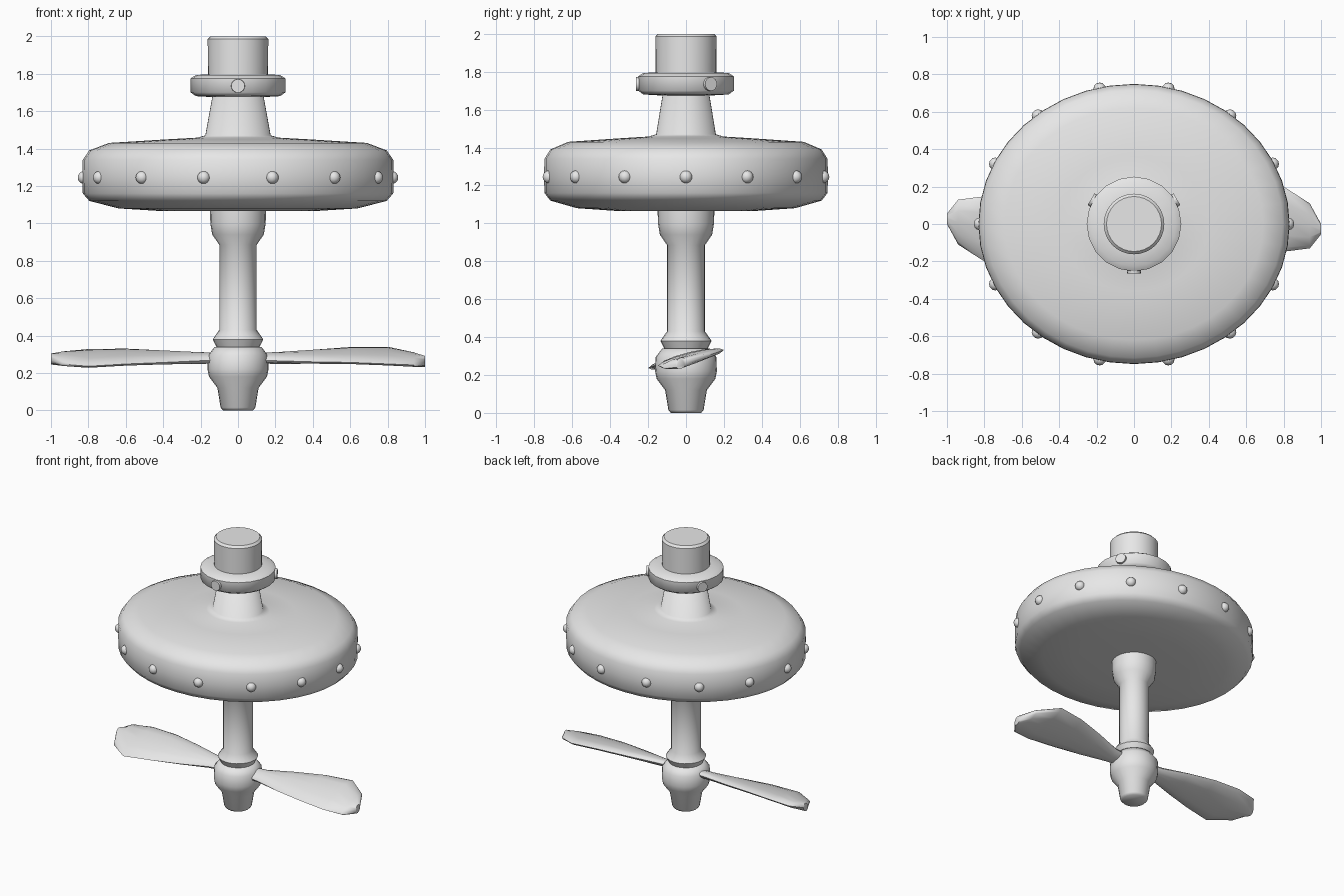
import bpy, bmesh, math
from mathutils import Matrix, Vector

cube = bpy.data.objects.get("Cube")
if cube:
    bpy.data.objects.remove(cube)

grey = bpy.data.materials.new("plain grey")
grey.use_nodes = True
grey.diffuse_color = (0.8, 0.8, 0.8, 1)
grey.node_tree.nodes["Principled BSDF"].inputs["Base Color"].default_value = (0.8, 0.8, 0.8, 1)


def finish(name, bm, angle):
    bmesh.ops.recalc_face_normals(bm, faces=bm.faces)
    mesh = bpy.data.meshes.new(name)
    bm.to_mesh(mesh)
    bm.free()
    mesh.materials.append(grey)
    mesh.shade_smooth()
    mesh.set_sharp_from_angle(angle=math.radians(angle))
    obj = bpy.data.objects.new(name, mesh)
    bpy.context.collection.objects.link(obj)
    return obj


def loft(name, rings, angle):
    """Skin equal-length rings of points and cap both ends."""
    bm = bmesh.new()
    rows = [[bm.verts.new(p) for p in ring] for ring in rings]
    for a, b in zip(rows, rows[1:]):
        for i in range(len(a)):
            j = (i + 1) % len(a)
            bm.faces.new((a[i], a[j], b[j], b[i]))
    bm.faces.new(rows[0])
    bm.faces.new(rows[-1])
    return finish(name, bm, angle)


def lathe(name, profile, sides, angle, squash=1.0):
    turns = [math.tau * i / sides for i in range(sides)]
    rings = [[(r * math.cos(t), r * squash * math.sin(t), z) for t in turns]
             for r, z in profile]
    return loft(name, rings, angle)


# Oval drum with its tapering neck
SQUASH = 0.9
lathe("drum", [(0.4, 1.065), (0.64, 1.08), (0.795, 1.12), (0.83, 1.16),
               (0.832, 1.25), (0.83, 1.34), (0.795, 1.39), (0.69, 1.43),
               (0.4, 1.448), (0.22, 1.458), (0.175, 1.47), (0.135, 1.69)],
      40, 85, SQUASH)

# Top post and collar
lathe("top_post", [(0.13, 1.68), (0.16, 1.7), (0.162, 1.985), (0.147, 2.0)], 32, 40)
lathe("collar", [(0.14, 1.675), (0.225, 1.68), (0.253, 1.7), (0.253, 1.775),
                 (0.225, 1.793), (0.14, 1.798)], 20, 55)

# Lower shaft, ring and propeller hub
lathe("shaft", [(0.15, 1.08), (0.148, 1.0), (0.138, 0.94), (0.1, 0.885),
                (0.1, 0.43), (0.135, 0.38), (0.11, 0.33)], 24, 60)
lathe("propeller_hub", [(0.08, 0.0), (0.093, 0.015), (0.11, 0.12), (0.155, 0.18),
                        (0.163, 0.22), (0.16, 0.295), (0.125, 0.34)], 24, 60)

# Rivets around the drum
RIVETS = 14
for i in range(RIVETS):
    t = math.tau * i / RIVETS
    bm = bmesh.new()
    bmesh.ops.create_uvsphere(bm, u_segments=12, v_segments=8, radius=0.034)
    spot = Vector((0.823 * math.cos(t), 0.823 * SQUASH * math.sin(t), 1.245))
    bmesh.ops.translate(bm, verts=bm.verts, vec=spot)
    finish(f"rivet_{i + 1}", bm, 180)

# Three round bolts on the collar
for i in range(3):
    bm = bmesh.new()
    bmesh.ops.create_cone(bm, cap_ends=True, segments=16, radius1=0.04,
                          radius2=0.036, depth=0.06)
    place = (Matrix.Rotation(math.tau * i / 3 - math.pi / 2, 4, 'Z')
             @ Matrix.Translation((0.235, 0, 1.735))
             @ Matrix.Rotation(math.pi / 2, 4, 'Y'))
    bmesh.ops.transform(bm, matrix=place, verts=bm.verts)
    finish(f"collar_bolt_{i + 1}", bm, 40)

# Propeller blades: tilted lens sections (distance, front, back, height, thickness)
SECTIONS = [(0.1, -0.05, 0.05, 0.28, 0.055), (0.2, -0.06, 0.06, 0.28, 0.055),
            (0.4, -0.105, 0.12, 0.285, 0.055), (0.6, -0.135, 0.17, 0.289, 0.055),
            (0.8, -0.148, 0.2, 0.284, 0.055), (0.94, -0.13, 0.11, 0.274, 0.055),
            (1.0, -0.055, 0.0, 0.268, 0.06)]
TILT = 0.24
for side, name in ((1, "left_blade"), (-1, "right_blade")):
    rings = []
    for x, front, back, z, thick in SECTIONS:
        ring = []
        for k in range(12):
            t = math.tau * k / 12
            y = side * ((front + back) / 2 + (back - front) / 2 * math.cos(t))
            ring.append((side * x, y, z + TILT * y + thick / 2 * math.sin(t)))
        rings.append(ring)
    loft(name, rings, 50)
